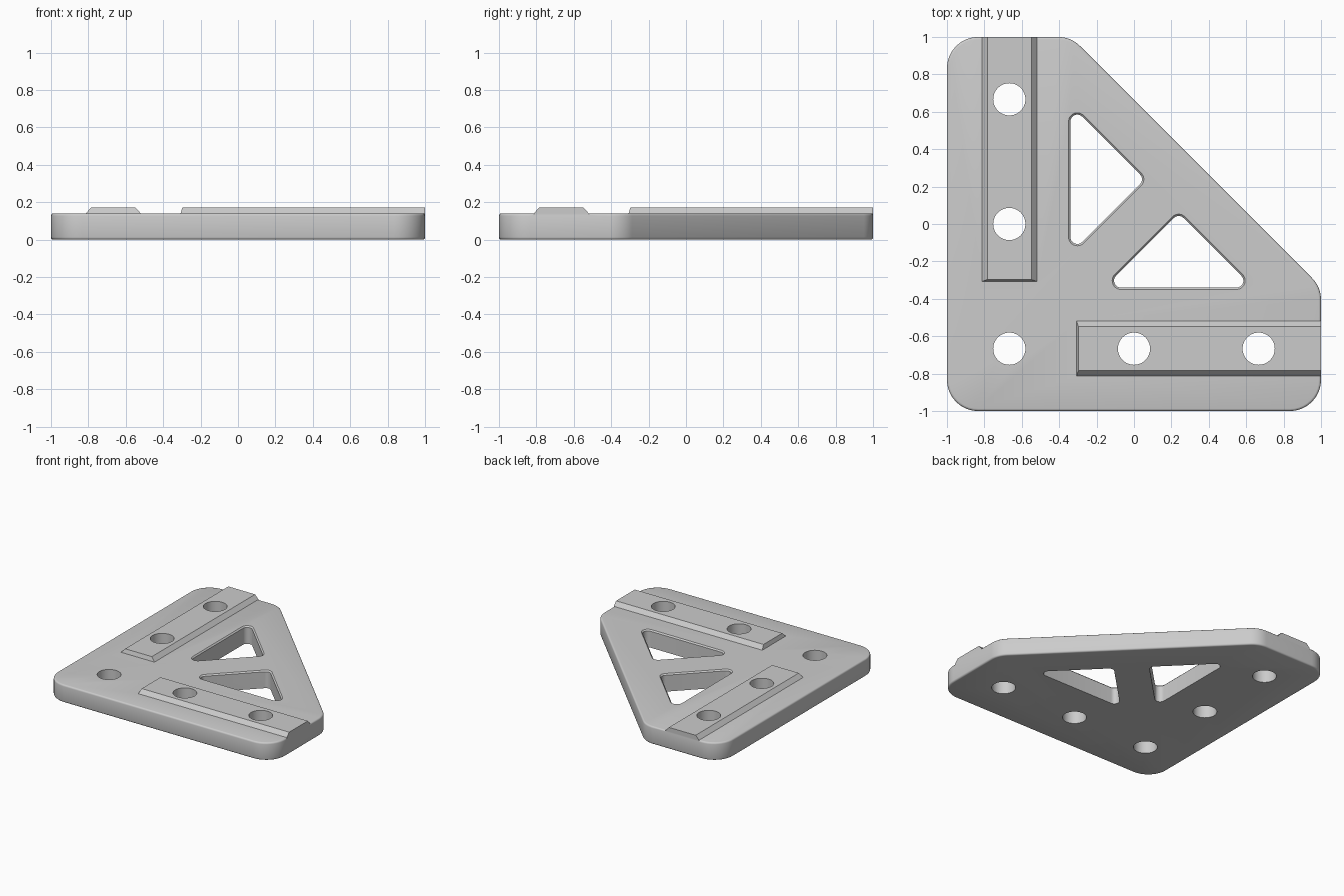
import bpy, bmesh, math
from mathutils import Vector

cube = bpy.data.objects.get("Cube")
if cube:
    bpy.data.objects.remove(cube)

THICK, RIDGE_TOP, EDGE = 0.14, 0.172, 0.013
AXIS = 2 / 3

grey = bpy.data.materials.new("plain grey")
grey.use_nodes = True
colour = (0.6, 0.6, 0.6, 1)
grey.diffuse_color = colour
grey.node_tree.nodes["Principled BSDF"].inputs["Base Color"].default_value = colour


def rounded(corners, radius, inset=0.0, steps=10):
    """Counter-clockwise outline with round corners, moved inward by inset."""
    points = []
    pts = [Vector(c) for c in corners]
    for i, p in enumerate(pts):
        a = (p - pts[i - 1]).normalized()
        b = (pts[(i + 1) % len(pts)] - p).normalized()
        turn = math.atan2(a.cross(b), a.dot(b))
        centre = p + (b - a).normalized() * radius / math.cos(turn / 2)
        start = math.atan2(-a.x, a.y)
        for s in range(steps + 1):
            t = start + turn * s / steps
            points.append(centre + (radius - inset) * Vector((math.cos(t), math.sin(t))))
    return points


def circle(centre, radius, inset=0.0, steps=48):
    return [Vector(centre) + (radius - inset) * Vector((math.cos(t), math.sin(t)))
            for t in (math.tau * i / steps for i in range(steps))]


def loft(name, rings):
    """Closed solid through rings of (height, outline)."""
    bm = bmesh.new()
    loops = [[bm.verts.new((p[0], p[1], z)) for p in outline] for z, outline in rings]
    n = len(loops[0])
    bm.faces.new(loops[0][::-1])
    bm.faces.new(loops[-1])
    for low, high in zip(loops, loops[1:]):
        for i in range(n):
            j = (i + 1) % n
            bm.faces.new((low[i], low[j], high[j], high[i]))
    bmesh.ops.recalc_face_normals(bm, faces=bm.faces)
    mesh = bpy.data.meshes.new(name)
    bm.to_mesh(mesh)
    bm.free()
    mesh.materials.append(grey)
    obj = bpy.data.objects.new(name, mesh)
    bpy.context.collection.objects.link(obj)
    return obj


def combine(target, other, operation):
    mod = target.modifiers.new(other.name, 'BOOLEAN')
    mod.operation, mod.object, mod.solver = operation, other, 'EXACT'
    bpy.context.view_layer.objects.active = target
    bpy.ops.object.modifier_apply(modifier=mod.name)
    bpy.data.objects.remove(other)


def swap(points):
    """Mirror across the diagonal, keeping the winding."""
    return [(y, x) for x, y in points][::-1]


# Plate with softened rims
outline = [(-1, -1), (1, -1), (1, -0.337), (-0.337, 1), (-1, 1)]
fillet = [(EDGE * (1 - math.sin(a)), EDGE * (1 - math.cos(a)))
          for a in (math.pi / 2 * k / 3 for k in range(4))]
rims = [(h, i) for h, i in reversed(fillet)]
rims += [(THICK - h, i) for h, i in fillet]
plate = loft("bracket_plate", [(z, rounded(outline, AXIS / 4, i)) for z, i in rims])

# Raised guide ridges along both legs
low, high = 0.147, 0.1175
base = [(-AXIS - low, -0.307), (-AXIS + low, -0.307), (-AXIS + low, 0.999), (-AXIS - low, 0.999)]
top = [(-AXIS - high, -0.297), (-AXIS + high, -0.297), (-AXIS + high, 0.999), (-AXIS - high, 0.999)]
for flip in (list, swap):
    ridge = loft("guide_ridge", [(0.11, flip(base)), (THICK, flip(base)), (RIDGE_TOP, flip(top))])
    combine(plate, ridge, 'UNION')

# Triangular windows, flared at the upper rim
triangle = [(-0.34, -0.159), (0.058, 0.239), (-0.34, 0.637)]
for flip in (list, swap):
    tri = flip(triangle)
    window = loft("window_cutter", [
        (-0.1, rounded(tri, 0.037)), (THICK - 0.01, rounded(tri, 0.037)),
        (THICK, rounded(tri, 0.037, -0.01)), (0.3, rounded(tri, 0.037, -0.01))])
    combine(plate, window, 'DIFFERENCE')

# Bolt holes along both legs
for x, y in [(-1, -1), (-1, 0), (-1, 1), (0, -1), (1, -1)]:
    c = (x * AXIS, y * AXIS)
    hole = loft("hole_cutter", [(-0.1, circle(c, 0.086)), (0.3, circle(c, 0.086))])
    combine(plate, hole, 'DIFFERENCE')

bpy.ops.object.select_all(action='DESELECT')
plate.select_set(True)
bpy.context.view_layer.objects.active = plate
bpy.ops.object.shade_smooth_by_angle(angle=math.radians(32))
